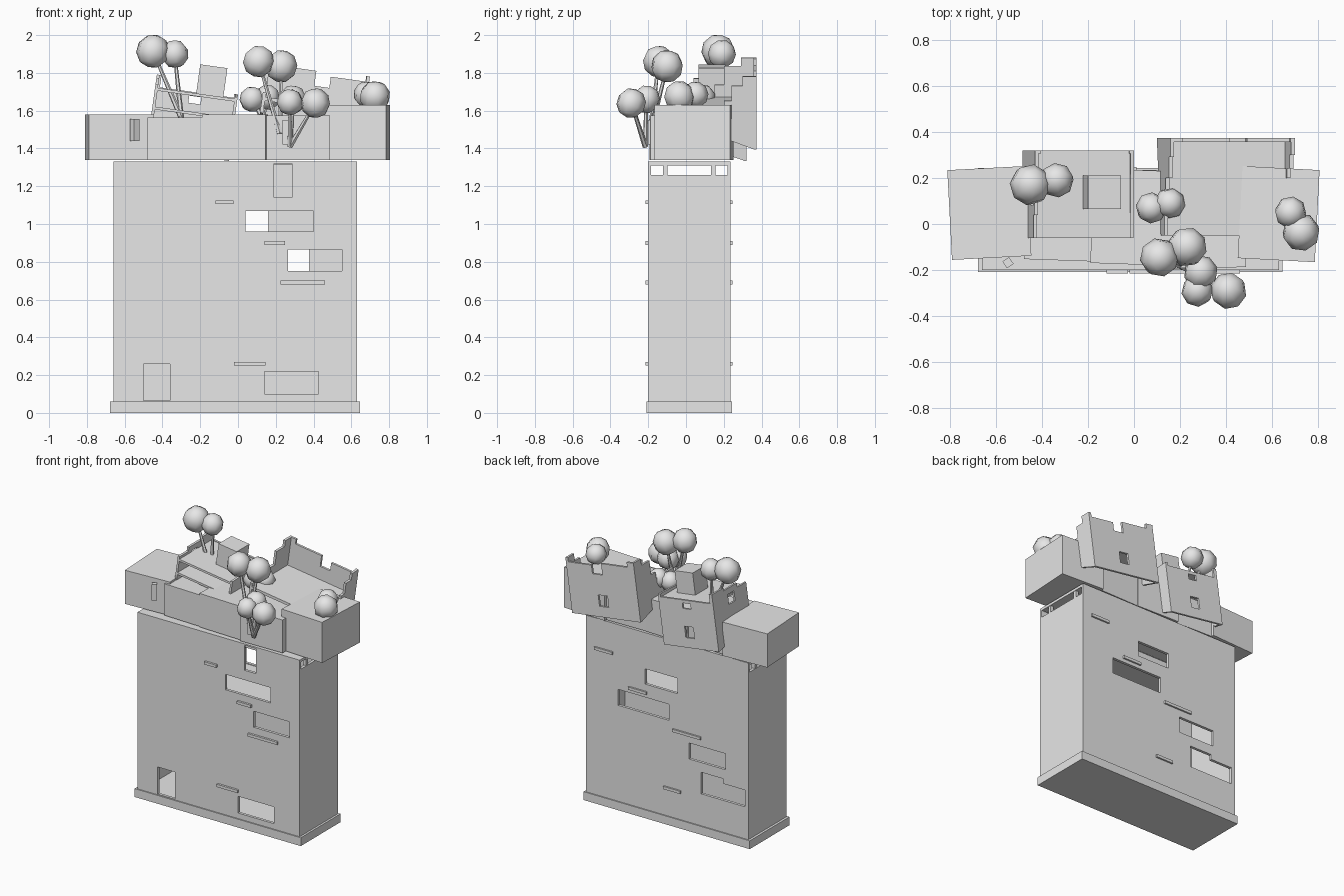
import bpy, bmesh, math
from mathutils import Vector, Matrix

if "Cube" in bpy.data.objects:
    bpy.data.objects.remove(bpy.data.objects["Cube"])

MAT = bpy.data.materials.new("pale_grey")
MAT.diffuse_color = (0.8, 0.8, 0.8, 1)
MAT.use_nodes = True
MAT.node_tree.nodes["Principled BSDF"].inputs["Base Color"].default_value = MAT.diffuse_color


def make(name, bm, matrix=None):
    me = bpy.data.meshes.new(name)
    bm.to_mesh(me)
    bm.free()
    me.materials.append(MAT)
    ob = bpy.data.objects.new(name, me)
    bpy.context.collection.objects.link(ob)
    if matrix:
        ob.matrix_world = matrix
    return ob


def add_box(bm, x0, x1, y0, y1, z0, z1):
    m = Matrix.Translation(((x0 + x1) / 2, (y0 + y1) / 2, (z0 + z1) / 2)) \
        @ Matrix.Diagonal((x1 - x0, y1 - y0, z1 - z0, 1))
    bmesh.ops.create_cube(bm, size=1, matrix=m)


def box(name, *dims, matrix=None):
    bm = bmesh.new()
    add_box(bm, *dims)
    return make(name, bm, matrix)


def cut(ob, holes):
    # subtract boxes one by one, then drop the cutters
    cutters = []
    for h in holes:
        c = box("cutter", *h, matrix=ob.matrix_world.copy())
        c.hide_render = True
        mod = ob.modifiers.new("cut", 'BOOLEAN')
        mod.operation, mod.solver, mod.object = 'DIFFERENCE', 'EXACT', c
        cutters.append(c)
    bpy.context.view_layer.update()
    dg = bpy.context.evaluated_depsgraph_get()
    me = bpy.data.meshes.new_from_object(ob.evaluated_get(dg))
    ob.modifiers.clear()
    ob.data = me
    for c in cutters:
        bpy.data.objects.remove(c)


def prism(name, pts, axis, a, b, matrix=None):
    # polygon extruded along x or y
    bm = bmesh.new()
    vs = [bm.verts.new((p, a, q) if axis == 'y' else (a, p, q)) for p, q in pts]
    f = bm.faces.new(vs)
    r = bmesh.ops.extrude_face_region(bm, geom=[f])
    d = Vector((0, b - a, 0)) if axis == 'y' else Vector((b - a, 0, 0))
    bmesh.ops.translate(bm, vec=d, verts=[v for v in r['geom'] if isinstance(v, bmesh.types.BMVert)])
    bmesh.ops.recalc_face_normals(bm, faces=bm.faces)
    return make(name, bm, matrix)


# main slab tower: hollow, with slot windows on both faces
F, B = -0.20, 0.235
tower = box("tower", -0.66, 0.63, F, B, 0, 1.33)
holes = [(-0.64, 0.61, F + .02, B - .02, 0.05, 0.935),
         (-0.64, 0.61, F + .02, B - .02, 0.955, 1.312),
         (-0.70, 0.70, F + .015, B - .015, 1.26, 1.311)]
for x0, x1, z0, z1 in [(.04, .40, .96, 1.07), (.265, .55, .75, .865), (.19, .285, 1.14, 1.32),
                       (-.50, -.36, .065, .26), (.14, .425, .10, .22)]:
    holes.append((x0, x1, F - .05, F + .05, z0, z1))
for x0, x1, z0, z1 in [(-.095, .16, .96, 1.07), (-.03, .375, .75, .865), (-.477, -.19, .515, .63),
                       (-.46, -.285, .29, .445), (-.632, -.45, .29, .41)]:
    holes.append((x0, x1, B - .05, B + .05, z0, z1))
cut(tower, holes)

# plinth rim around the foot
plinth = box("plinth", -0.677, 0.645, F - .008, B + .008, 0, 0.06)
cut(plinth, [(-.655, .625, F + .01, B - .01, .02, .1)])

# small ledges on both faces
for x0, x1, z in [(-.12, -.025, 1.115), (.14, .25, .90), (.225, .46, .69), (-.02, .145, .26)]:
    box("front_ledge", x0, x1, F - .015, F + .005, z - .01, z + .01)
for x0, x1, z in [(.415, .56, 1.115), (.145, .29, .90), (-.285, -.06, .69), (-.126, .01, .26)]:
    box("back_ledge", x0, x1, B - .005, B + .012, z - .01, z + .01)

# little posts in the open gap below the roof
for x in (-.645, .615):
    for y in (-.11, .145):
        box("gap_post", x - .012, x + .012, y - .012, y + .012, 1.255, 1.315)


# row of top blocks, slightly turned
def block(name, cx, cy, sx, sy, z1, deg):
    m = Matrix.Translation((cx, cy, 0)) @ Matrix.Rotation(math.radians(deg), 4, 'Z')
    box(name, -sx / 2, sx / 2, -sy / 2, sy / 2, 1.338, z1, matrix=m)


block("left_block", -.628, .048, .345, .39, 1.58, 3)
block("middle_block_1", -.322, .035, .30, .385, 1.565, -2)
block("middle_block_2", -.015, .03, .335, .41, 1.58, -2)
block("middle_block_3", .315, .02, .335, .42, 1.575, 1)
block("right_block", .628, .043, .335, .40, 1.63, -3)
box("wall_plank", -.0175, .0175, -.0175, .0175, 1.44, 1.555,
    matrix=Matrix.Translation((-.547, -.168, 0)) @ Matrix.Rotation(.6, 4, 'Z'))

# left tilted hut: open front, floor, ceiling, walls and a cube on top
M = Matrix.Translation((-.27, 0, 1.345)) @ Matrix.Rotation(math.radians(8), 4, 'Y')
t = .015
back = prism("left_hut_back_wall", [(-.22, .02), (.22, .02), (.22, .375), (.2, .375), (.2, .355),
             (-.195, .355), (-.195, .42), (-.22, .42)], 'y', .305, .32, M)
cut(back, [(-.035, .03, .2, .4, .295, .333), (-.035, .035, .2, .4, .09, .17)])
side = prism("left_hut_left_wall", [(-.06, .10), (.31, .02), (.31, .42), (.19, .42), (.19, .40),
             (.04, .40), (.04, .37), (-.06, .37)], 'x', -.22, -.205, M)
cut(side, [(-.3, -.1, .08, .15, .29, .36)])
prism("left_hut_right_wall", [(-.06, .15), (.31, .02), (.31, .375), (-.06, .36)], 'x', .205, .22, M)
box("left_hut_floor", -.21, .21, -.06, .31, .235, .25, matrix=M)
box("left_hut_ceiling", -.21, .21, -.06, .31, .335, .35, matrix=M)
box("roof_cube", 0, .145, .065, .21, .345, .505, matrix=M)

# right tilted hut: broken walls round a sloping floor
M = Matrix.Translation((.372, 0, 1.433)) @ Matrix.Rotation(math.radians(8), 4, 'Y')
back = prism("right_hut_back_wall", [(-.275, 0), (.275, 0), (.275, .39), (.255, .39), (.255, .36),
             (.07, .36), (.07, .30), (-.01, .30), (-.01, .38), (-.22, .38), (-.22, .415), (-.275, .415)],
            'y', .357, .373, M)
cut(back, [(-.03, .045, .3, .4, .075, .155)])
prism("right_hut_left_wall", [(-.05, .12), (.36, 0), (.36, .415), (.29, .415), (.29, .37), (.2, .37),
      (.2, .27), (.15, .27), (.15, .23), (-.05, .23)], 'x', -.275, -.258, M)
prism("right_hut_right_wall", [(.2, .06), (.36, 0), (.36, .39), (.30, .39), (.30, .34), (.24, .34),
      (.24, .26), (.2, .26)], 'x', .258, .275, M)
box("right_hut_floor", -.265, .265, -.05, .36, .185, .205, matrix=M)


# trees: thin branches from one foot, each ending in a faceted crown
def tree(foot, crowns):
    foot = Vector(foot)
    for x, y, z, r in crowns:
        top = Vector((x, y, z))
        d = top - foot
        bm = bmesh.new()
        m = Matrix.Translation(foot + d / 2) @ d.to_track_quat('Z', 'Y').to_matrix().to_4x4()
        bmesh.ops.create_cone(bm, cap_ends=True, segments=6, radius1=.015, radius2=.008,
                              depth=d.length, matrix=m)
        make("tree_branch", bm)
        bm = bmesh.new()
        bmesh.ops.create_uvsphere(bm, u_segments=8, v_segments=5, radius=r)
        for f in bm.faces:
            f.smooth = True
        make("tree_crown", bm, Matrix.Translation(top) @ Matrix.Rotation(x * 9, 4, 'Z')
             @ Matrix.Rotation(.35, 4, 'X'))


tree((-.30, .13, 1.56), [(-.45, .17, 1.915, .09), (-.335, .19, 1.90, .075)])
tree((.22, -.19, 1.48), [(.11, -.145, 1.86, .085), (.23, -.10, 1.835, .087)])
tree((.275, -.215, 1.41), [(.29, -.21, 1.66, .075), (.275, -.29, 1.645, .07), (.41, -.29, 1.64, .08)])
tree((.13, .07, 1.56), [(.075, .07, 1.66, .068), (.155, .09, 1.67, .068)])
tree((.70, 0, 1.61), [(.68, .05, 1.685, .07), (.725, -.035, 1.675, .083)])
box("tree_holder", .235, .275, -.225, -.19, 1.42, 1.55)
